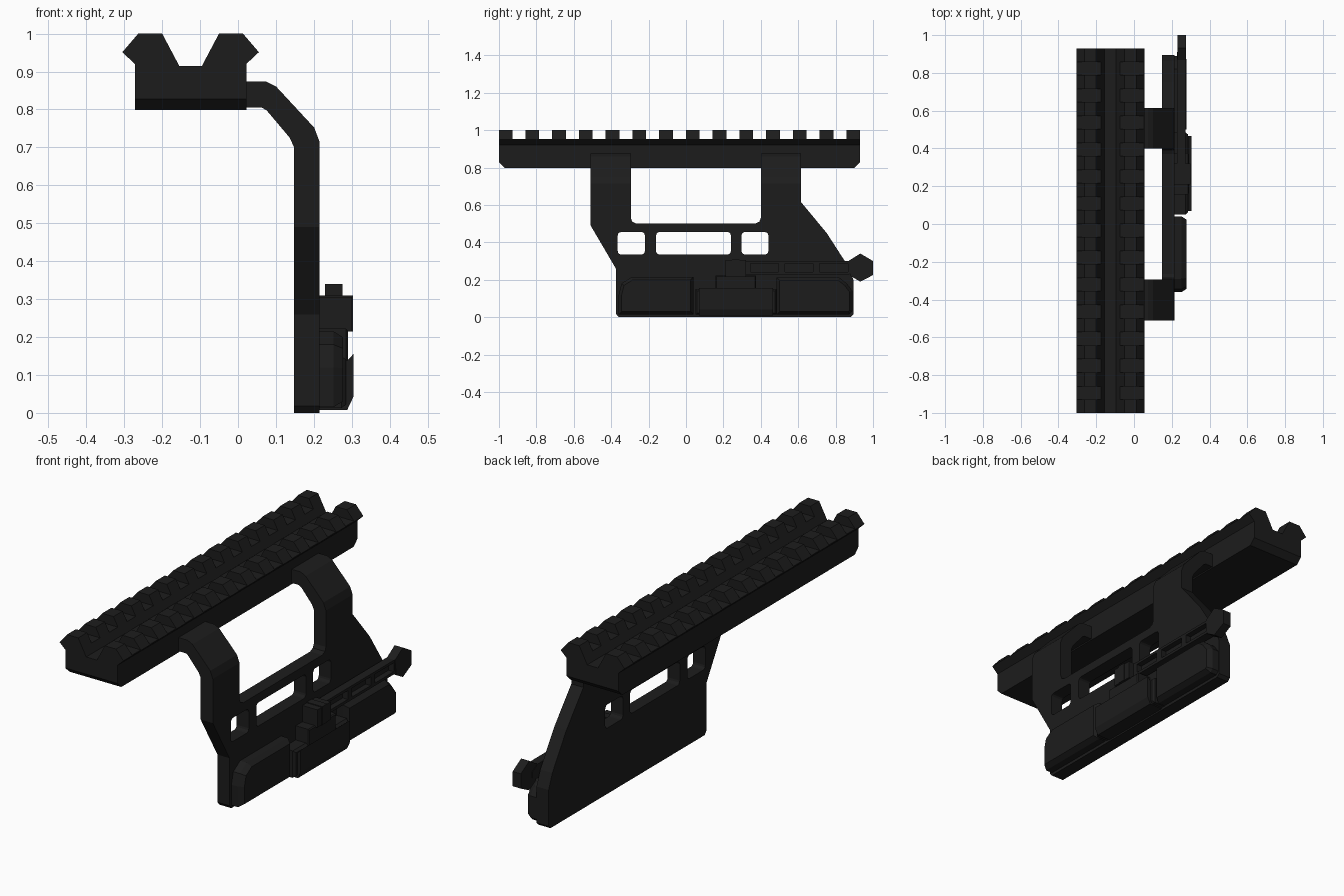
import bpy, bmesh, math
from mathutils import Vector

if "Cube" in bpy.data.objects:
    bpy.data.objects.remove(bpy.data.objects["Cube"])

black = bpy.data.materials.new("black_metal")
black.diffuse_color = (0.012, 0.012, 0.012, 1)
black.use_nodes = True
black.node_tree.nodes["Principled BSDF"].inputs["Base Color"].default_value = black.diffuse_color


def finish(name, bm, helper=False):
    bmesh.ops.recalc_face_normals(bm, faces=bm.faces)
    me = bpy.data.meshes.new(name)
    bm.to_mesh(me)
    bm.free()
    ob = bpy.data.objects.new(name, me)
    bpy.context.collection.objects.link(ob)
    me.materials.append(black)
    if helper:
        ob.hide_render = True
        ob.display_type = 'WIRE'
        ob.hide_set(True)
    return ob


def prism_bm(axis, pts, a, b, inset=0.0, lip=0.0, bm=None):
    """Extrude a profile along x (pts = y,z) or y (pts = x,z); optional inset bevelled top."""
    bm = bm or bmesh.new()
    at = (lambda p, t: (t, p[0], p[1])) if axis == 'x' else (lambda p, t: (p[0], t, p[1]))
    rings = [(pts, a), (pts, b)]
    if inset:
        sign = sum(p[0] * q[1] - q[0] * p[1] for p, q in zip(pts, pts[1:] + pts[:1]))
        s = math.copysign(inset, sign)
        small = []
        for i, p in enumerate(pts):
            p = Vector(p)
            d1 = (p - Vector(pts[i - 1])).normalized()
            d2 = (Vector(pts[(i + 1) % len(pts)]) - p).normalized()
            n1, n2 = Vector((-d1.y, d1.x)), Vector((-d2.y, d2.x))
            small.append(tuple(p + (n1 + n2) * s / (1 + n1.dot(n2))))
        rings = [(pts, a), (pts, b - lip), (small, b)]
    vs = [[bm.verts.new(at(p, t)) for p in ring] for ring, t in rings]
    bm.faces.new(vs[0])
    bm.faces.new(vs[-1])
    for lo, hi in zip(vs, vs[1:]):
        for i in range(len(lo)):
            j = (i + 1) % len(lo)
            bm.faces.new((lo[i], lo[j], hi[j], hi[i]))
    return bm


def prism(name, axis, pts, a, b, inset=0.0, lip=0.0, helper=False):
    return finish(name, prism_bm(axis, pts, a, b, inset, lip), helper)


def rect(u0, u1, v0, v1):
    return [(u0, v0), (u1, v0), (u1, v1), (u0, v1)]


def rounded(u0, u1, v0, v1, r=0.018, n=3):
    out = []
    for k, (u, v) in enumerate(rect(u0 + r, u1 - r, v0 + r, v1 - r)):
        for i in range(n + 1):
            t = math.pi * (1 + k / 2 + i / n / 2)
            out.append((u + r * math.cos(t), v + r * math.sin(t)))
    return out


def boolean(ob, cutter, op='DIFFERENCE'):
    m = ob.modifiers.new(cutter.name, 'BOOLEAN')
    m.operation, m.object, m.solver = op, cutter, 'EXACT'


# Rail: half profile mirrored about its centre line, lower ends chamfered
CX = -0.125
half = [(0.147, 0.798), (0.147, 0.92), (0.18, 0.951), (0.138, 1.0), (0.075, 1.0), (0.03, 0.915)]
profile = [(CX + x, z) for x, z in half] + [(CX - x, z) for x, z in reversed(half)]
bm = prism_bm('y', profile, -1, 0.93)
for y, s in ((-1, -1), (0.93, 1)):
    cut = bmesh.ops.bisect_plane(bm, geom=bm.verts[:] + bm.edges[:] + bm.faces[:],
                                 plane_co=(0, y, 0.828), plane_no=(0, s, -1), clear_outer=True)
    edges = [e for e in cut['geom_cut'] if isinstance(e, bmesh.types.BMEdge)]
    bmesh.ops.contextual_create(bm, geom=edges)
rail = finish("rail", bm)

# Cross slots of the rail
slots = prism("slot_cutter", 'y', rect(-0.4, 0.15, 0.953, 1.1), -0.928, -0.859, helper=True)
arr = slots.modifiers.new("repeat", 'ARRAY')
arr.count, arr.use_relative_offset, arr.use_constant_offset = 13, False, True
arr.constant_offset_displace = (0, 0.143, 0)
boolean(rail, slots)

# Side bracket: bent front profile intersected with its side outline
bend = [(0.0, 0.805), (0.063, 0.805), (0.076, 0.797), (0.136, 0.726), (0.147, 0.702), (0.147, 0),
        (0.215, 0), (0.215, 0.715), (0.201, 0.752), (0.101, 0.86), (0.073, 0.874), (0.0, 0.874)]
outline = [(-0.51, 0.95), (-0.51, 0.49), (-0.375, 0.26), (-0.375, 0.018), (-0.36, -0.0),
           (0.88, -0.0), (0.895, 0.015), (0.895, 0.2), (0.865, 0.275), (0.752, 0.45), (0.615, 0.615),
           (0.615, 0.95), (0.40, 0.95), (0.40, 0.53), (0.392, 0.51), (0.37, 0.5),
           (-0.265, 0.5), (-0.287, 0.51), (-0.295, 0.53), (-0.295, 0.95)]
bracket = prism("side_bracket", 'y', bend, -0.7, 1.0)
boolean(bracket, prism("bracket_outline", 'x', outline, -0.2, 0.4, helper=True), 'INTERSECT')
bm = bmesh.new()
for y0, y1 in ((-0.365, -0.22), (-0.16, 0.24), (0.297, 0.44)):
    prism_bm('x', rounded(y0, y1, 0.335, 0.455), 0.1, 0.3, bm=bm)
boolean(bracket, finish("window_cutter", bm, True))

# Clamp pads with bevelled faces, front and rear
prism("front_clamp_pad", 'x', [(-0.36, 0.015), (0.04, 0.015), (0.04, 0.215), (-0.29, 0.215),
      (-0.345, 0.18), (-0.36, 0.12)], 0.205, 0.277, 0.016, 0.025)
prism("rear_clamp_pad", 'x', [(0.485, 0.015), (0.875, 0.015), (0.89, 0.03), (0.89, 0.14),
      (0.86, 0.18), (0.82, 0.212), (0.485, 0.212)], 0.205, 0.277, 0.016, 0.025)

# Centre lock block and the steps above it
prism("lock_block", 'y', [(0.205, 0.008), (0.288, 0.008), (0.304, 0.042), (0.304, 0.155),
      (0.288, 0.138), (0.205, 0.138)], 0.07, 0.465)
prism("lock_base", 'x', rect(0.05, 0.485, 0.013, 0.15), 0.205, 0.285, 0.01, 0.012)
prism("lock_step", 'x', rect(0.157, 0.375, 0.13, 0.222), 0.205, 0.29, 0.005, 0.005)
prism("lever_pivot", 'x', rect(0.21, 0.32, 0.215, 0.305), 0.205, 0.3)
prism("pivot_rib", 'x', rect(0.245, 0.285, 0.215, 0.309), 0.205, 0.303)

# Lever with recessed panels
lever = prism("lever", 'x', [(0.3, 0.228), (0.87, 0.228), (0.91, 0.245), (0.91, 0.275),
              (0.87, 0.3), (0.3, 0.3)], 0.228, 0.272)
bm = bmesh.new()
for y0 in (0.345, 0.53, 0.715):
    prism_bm('x', rect(y0, y0 + 0.15, 0.242, 0.287), 0.243, 0.3, bm=bm)
boolean(lever, finish("panel_cutter", bm, True))

# Lever end knob
prism("lever_knob", 'x', [(0.868, 0.3), (0.932, 0.34), (1.0, 0.3), (1.0, 0.225),
      (0.932, 0.19), (0.88, 0.22)], 0.23, 0.276)
